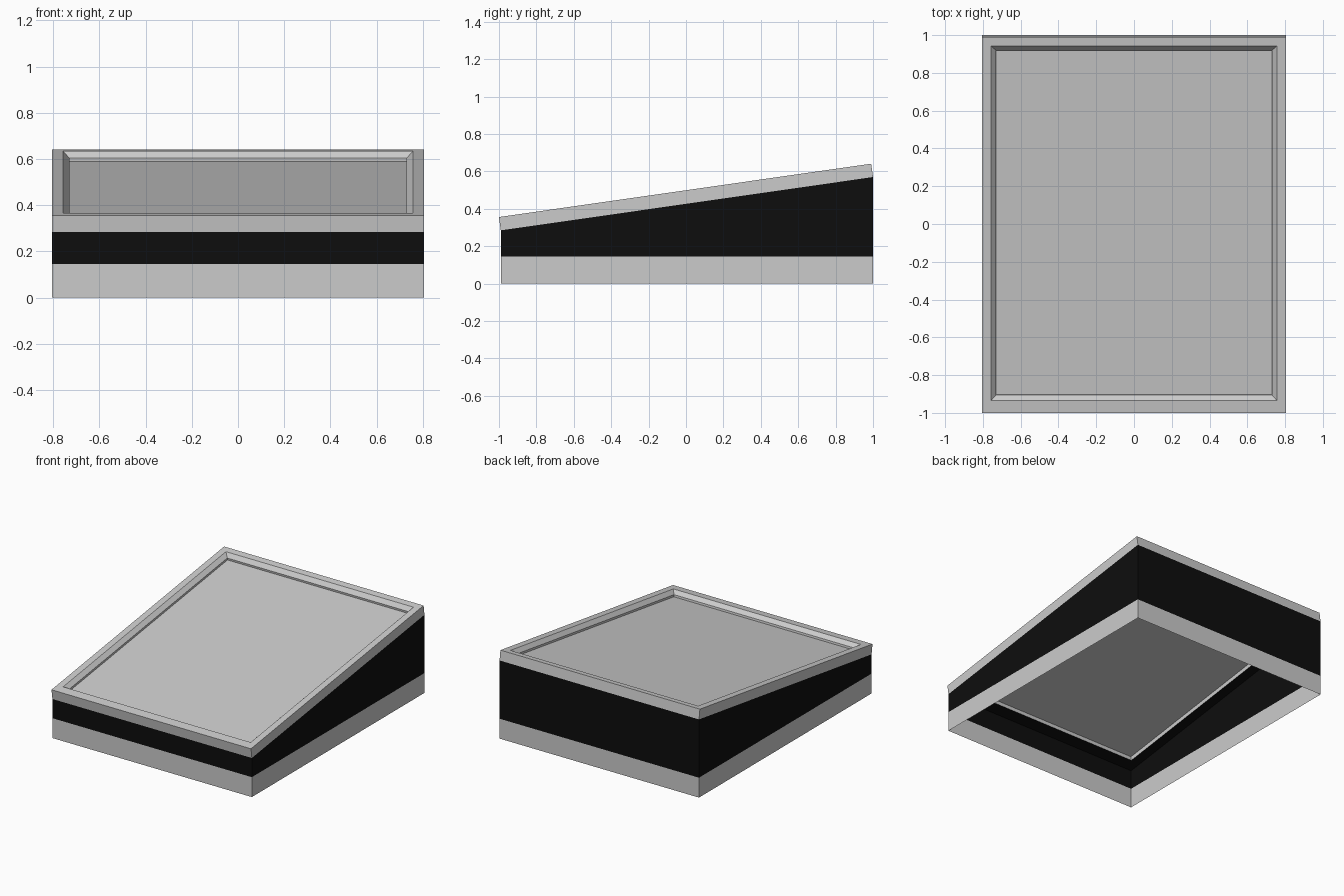
import bpy, bmesh, math

if "Cube" in bpy.data.objects:
    bpy.data.objects.remove(bpy.data.objects["Cube"])

W = 0.805                               # half width
Y0, Y1 = -0.99, 1.0                     # footprint front and back
BAND = 0.145                            # height of grey base band
TILT = math.atan2(0.285, Y1 - Y0)
C, S = math.cos(TILT), math.sin(TILT)
LENGTH = (Y1 - Y0) / C                  # length of the sloping lid
THICK = 0.072


def flat_loop(z):
    """Rectangle at the footprint, counter-clockwise from above."""
    return [(-W, Y0, z), (W, Y0, z), (W, Y1, z), (-W, Y1, z)]


def lid_loop(side, front, back, depth):
    """Rectangle inset on the tilted lid, at a depth below its top face."""
    def pt(x, s):
        d = THICK - depth
        return (x, Y0 + s * C - d * S, 0.285 + s * S + d * C)
    x, a, b = W - side, front, LENGTH - back
    return [pt(-x, a), pt(x, a), pt(x, b), pt(-x, b)]


def skin(name, loops, cap=False, color=None):
    """Join successive rectangles with quads; optionally fill the last."""
    bm = bmesh.new()
    rings = [[bm.verts.new(p) for p in lp] for lp in loops]
    for a, b in zip(rings, rings[1:]):
        for i in range(4):
            j = (i + 1) % 4
            bm.faces.new((a[i], a[j], b[j], b[i]))
    if cap:
        bm.faces.new(rings[-1])
    me = bpy.data.meshes.new(name)
    bm.to_mesh(me)
    bm.free()
    ob = bpy.data.objects.new(name, me)
    bpy.context.collection.objects.link(ob)
    if color:
        mat = bpy.data.materials.new(name + "_material")
        mat.diffuse_color = color
        mat.use_nodes = True
        mat.node_tree.nodes["Principled BSDF"].inputs["Base Color"].default_value = mat.diffuse_color
        me.materials.append(mat)
    return ob


SIDE, FRONT, BACK, BEV = 0.048, 0.066, 0.048, 0.027
opening = (SIDE + BEV, FRONT + BEV, BACK + BEV)

# Open grey band around the bottom
skin("base_band", [flat_loop(0), flat_loop(BAND)])

# Black wedge housing with a rim under the lid
skin("wedge_housing",
     [flat_loop(BAND), lid_loop(0, 0, 0, THICK), lid_loop(*opening, THICK)],
     color=(0.004, 0.004, 0.004, 1))

# Tilted frame: outer edge, top rim, bevel, inner edge
skin("top_frame",
     [lid_loop(0, 0, 0, THICK), lid_loop(0, 0, 0, 0),
      lid_loop(SIDE, FRONT, BACK, 0), lid_loop(*opening, BEV),
      lid_loop(*opening, THICK)])

# Recessed sloping panel
skin("sloped_panel", [lid_loop(*opening, 0.042)], cap=True)
